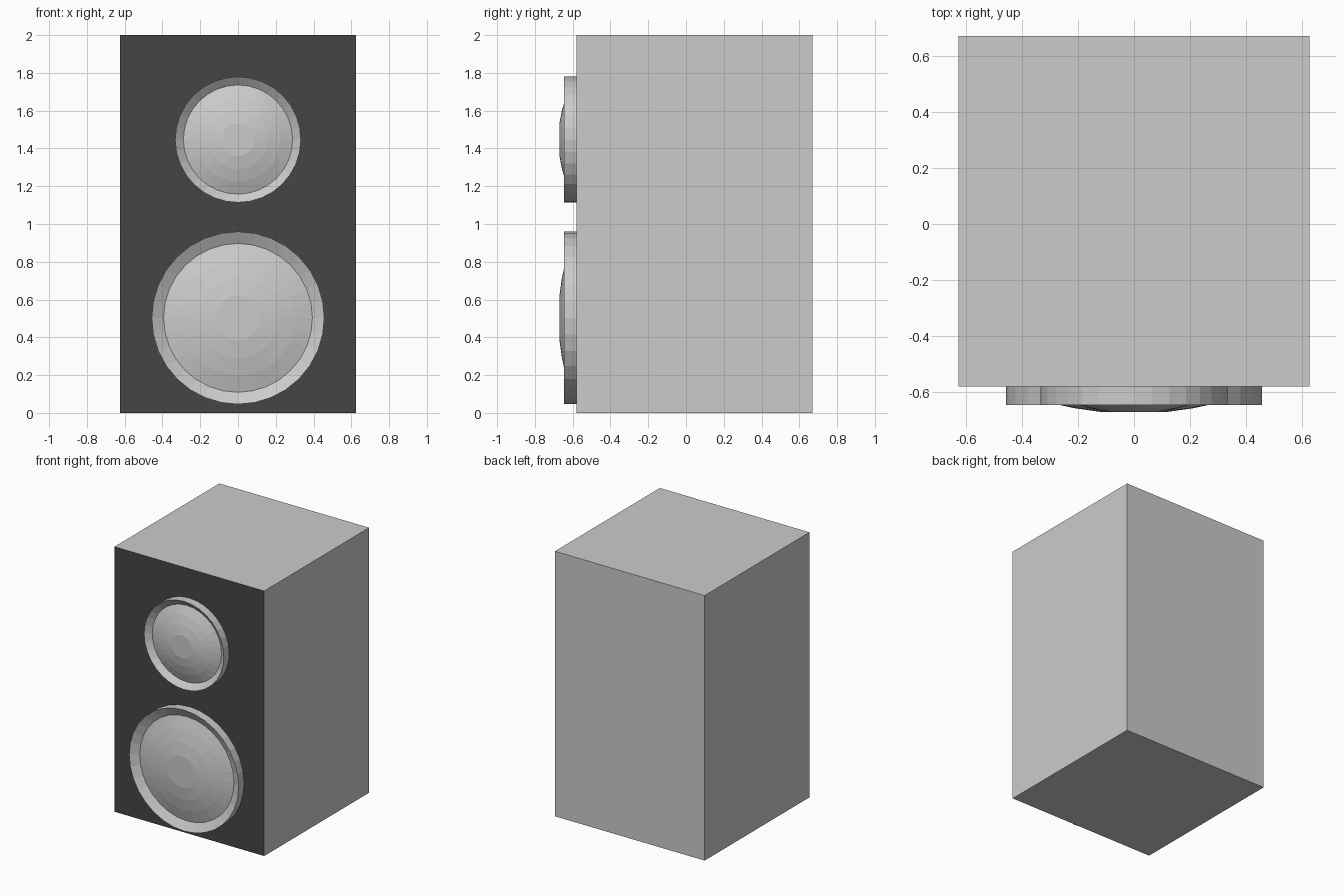
import bpy, bmesh, math

if "Cube" in bpy.data.objects:
    bpy.data.objects.remove(bpy.data.objects["Cube"])

SIDES = 32
FRONT, RIM, BASE, PEAK = -0.58, -0.645, -0.61, -0.67

black = bpy.data.materials.new("black_baffle")
black.diffuse_color = (0.06, 0.06, 0.06, 1)
black.use_nodes = True
black.node_tree.nodes["Principled BSDF"].inputs["Base Color"].default_value = black.diffuse_color
grey = bpy.data.materials.new("plain_grey")
grey.diffuse_color = (0.8, 0.8, 0.8, 1)
grey.use_nodes = True
grey.node_tree.nodes["Principled BSDF"].inputs["Base Color"].default_value = grey.diffuse_color


def add_object(name, bm):
    mesh = bpy.data.meshes.new(name)
    bm.to_mesh(mesh)
    bm.free()
    obj = bpy.data.objects.new(name, mesh)
    bpy.context.collection.objects.link(obj)
    return obj


def lathe(name, profile, z, cap_end=False):
    """Revolve (radius, y) points around a front-facing axis at height z."""
    bm = bmesh.new()
    rings = []
    for r, y in profile:
        rings.append([bm.verts.new((r * math.cos(2 * math.pi * i / SIDES), y,
                                    z + r * math.sin(2 * math.pi * i / SIDES)))
                      for i in range(SIDES)])
    for a, b in zip(rings, rings[1:]):
        for i in range(SIDES):
            j = (i + 1) % SIDES
            bm.faces.new((a[i], a[j], b[j], b[i]))
    if cap_end:
        bm.faces.new(rings[-1])
    bmesh.ops.recalc_face_normals(bm, faces=bm.faces)
    # make open shells face the viewer at -y
    if sum(f.normal.y * f.calc_area() for f in bm.faces) > 0:
        bmesh.ops.reverse_faces(bm, faces=bm.faces)
    return add_object(name, bm)


# cabinet box with a black front face
bm = bmesh.new()
bmesh.ops.create_cube(bm, size=1)
for v in bm.verts:
    v.co = (v.co.x * 1.25, v.co.y * 1.25 + 0.045, v.co.z * 2 + 1)
bm.normal_update()
for f in bm.faces:
    f.material_index = 1 if f.normal.y < -0.5 else 0
cabinet = add_object("cabinet", bm)
cabinet.data.materials.append(grey)
cabinet.data.materials.append(black)

# two drivers: funnel-shaped surround and shallow faceted dome
for name, z, outer, inner in (("tweeter", 1.447, 0.333, 0.289),
                              ("woofer", 0.503, 0.457, 0.394)):
    lathe(name + "_surround", [(outer, FRONT), (outer, RIM), (inner, BASE)], z)
    depth = BASE - PEAK
    dome = [(inner * k, PEAK + depth * (k * k - 0.09) / 0.91)
            for k in (1.0, 0.77, 0.54, 0.3)]
    lathe(name + "_dome", dome, z, cap_end=True)
